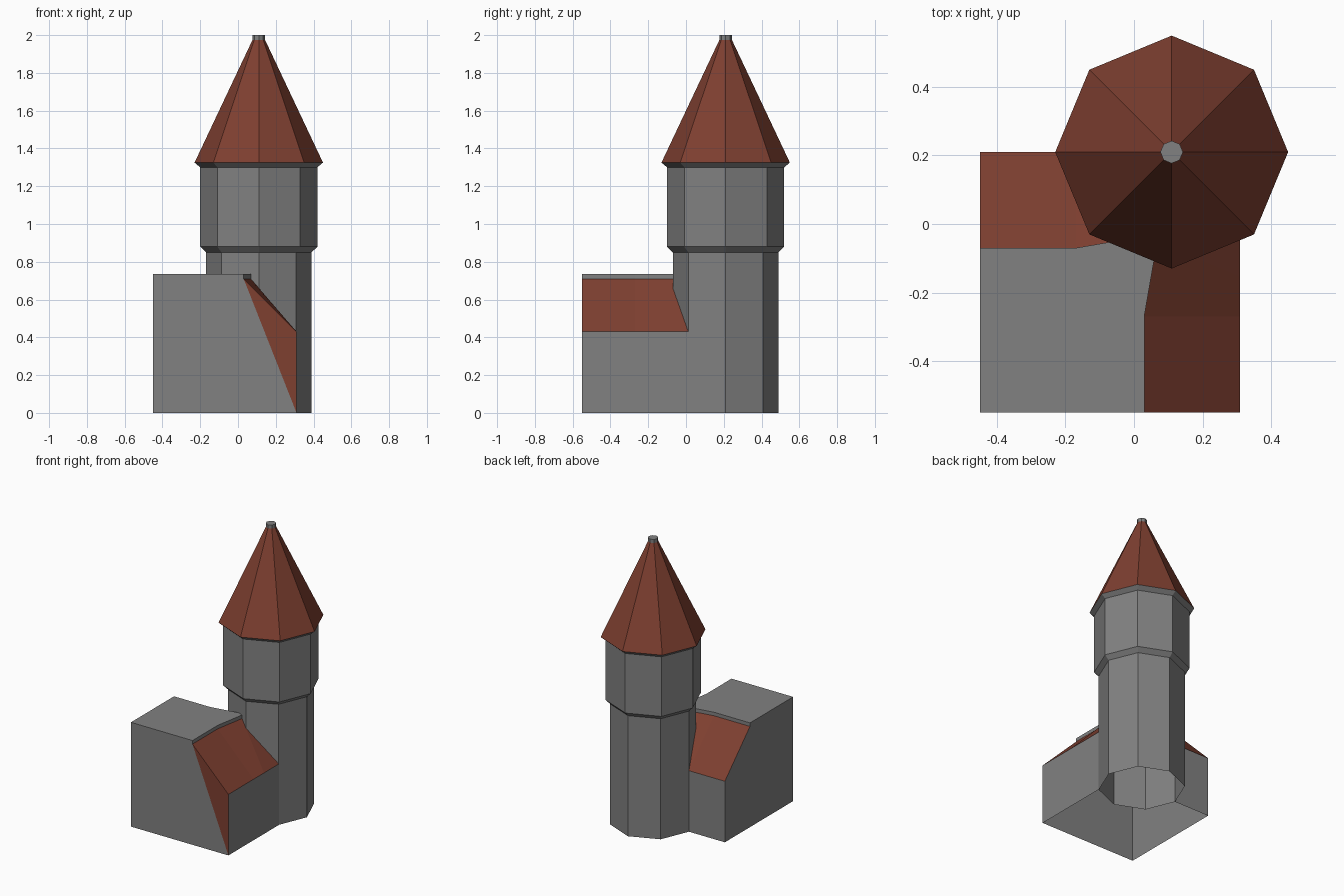
import bpy, bmesh, math
from mathutils import Vector

if "Cube" in bpy.data.objects:
    bpy.data.objects.remove(bpy.data.objects["Cube"])

CX, CY = 0.11, 0.21      # tower axis


def material(name, rgb):
    m = bpy.data.materials.new(name)
    m.diffuse_color = (*rgb, 1)
    m.use_nodes = True
    m.node_tree.nodes["Principled BSDF"].inputs["Base Color"].default_value = m.diffuse_color
    return m


STONE = material("grey stone", (0.22, 0.22, 0.22))
TILE = material("red roof tile", (0.21, 0.05, 0.03))


def finish(bm, name):
    me = bpy.data.meshes.new(name)
    bm.to_mesh(me)
    bm.free()
    me.materials.append(STONE)
    me.materials.append(TILE)
    ob = bpy.data.objects.new(name, me)
    bpy.context.collection.objects.link(ob)
    return ob


def octagon(r, z):
    return [Vector((CX + r * math.cos(i * math.pi / 4),
                    CY + r * math.sin(i * math.pi / 4), z)) for i in range(8)]


def lathe(name, profile, mat, cap=False):
    """Eight-sided tower part from (radius, height) pairs."""
    bm = bmesh.new()
    rings = [[bm.verts.new(p) for p in octagon(r, z)] for r, z in profile]
    for a, b in zip(rings, rings[1:]):
        for i in range(8):
            j = (i + 1) % 8
            bm.faces.new((a[i], a[j], b[j], b[i])).material_index = mat
    if cap:
        bm.faces.new(rings[-1]).material_index = mat
    return finish(bm, name)


# Tower, open underneath
lathe("tower_wall", [(0.28, 0), (0.28, 0.85), (0.31, 0.88),
                     (0.31, 1.30), (0.34, 1.325)], 0)
lathe("tower_roof", [(0.34, 1.325), (0.033, 1.975)], 1)
lathe("roof_finial", [(0.033, 1.975), (0.033, 2.0)], 0, cap=True)

# House block: two wings mirrored about the diagonal, open underneath
TOP, RIDGE, EAVE = 0.735, 0.71, 0.43
ridge = [(0.03, -0.55), (0.03, -0.27), (0.072, -0.028)]
eave = [(0.31, -0.55), (0.31, -0.27), (0.31, 0.012)]


def flip(p):
    return (p[1] + 0.1, p[0] - 0.1)


bm = bmesh.new()


def face(pts, mat=0):
    bm.faces.new([bm.verts.new(p) for p in pts]).material_index = mat


for side in (lambda p: p, flip):
    r, e = [side(p) for p in ridge], [side(p) for p in eave]
    for i in range(2):
        face([(*r[i], TOP), (*r[i + 1], TOP), (*r[i + 1], RIDGE), (*r[i], RIDGE)])
        face([(*r[i], RIDGE), (*r[i + 1], RIDGE), (*e[i + 1], EAVE), (*e[i], EAVE)], 1)
        face([(*e[i], EAVE), (*e[i + 1], EAVE), (*e[i + 1], 0), (*e[i], 0)])

    # End wall; the front one has a red triangle beside the slope
    corner = (-0.45, -0.55)
    wall = [(*corner, 0), (*e[0], 0), (*r[0], RIDGE), (*r[0], TOP), (*corner, TOP)]
    face(wall)
    face([(*e[0], 0), (*e[0], EAVE), (*r[0], RIDGE)], 1 if side is not flip else 0)

# Flat top
face([(x, y, TOP) for x, y in
      [(-0.45, -0.55)] + ridge + [flip(ridge[1]), flip(ridge[0])]])
bmesh.ops.remove_doubles(bm, verts=bm.verts[:], dist=0.0005)
bmesh.ops.recalc_face_normals(bm, faces=bm.faces[:])

# Trim away whatever lies inside the tower
planes = []
ring = octagon(0.28, 0)
for i in (4, 5, 6):
    mid = (ring[i] + ring[i + 1]) / 2
    n = mid - Vector((CX, CY, 0))
    planes.append((mid, n))
    bmesh.ops.bisect_plane(bm, geom=bm.verts[:] + bm.edges[:] + bm.faces[:],
                           plane_co=mid, plane_no=n, dist=0.0005)
inside = [f for f in bm.faces
          if all((f.calc_center_median() - co).dot(n) < 0 for co, n in planes)]
bmesh.ops.delete(bm, geom=inside, context='FACES')
finish(bm, "house_block")
